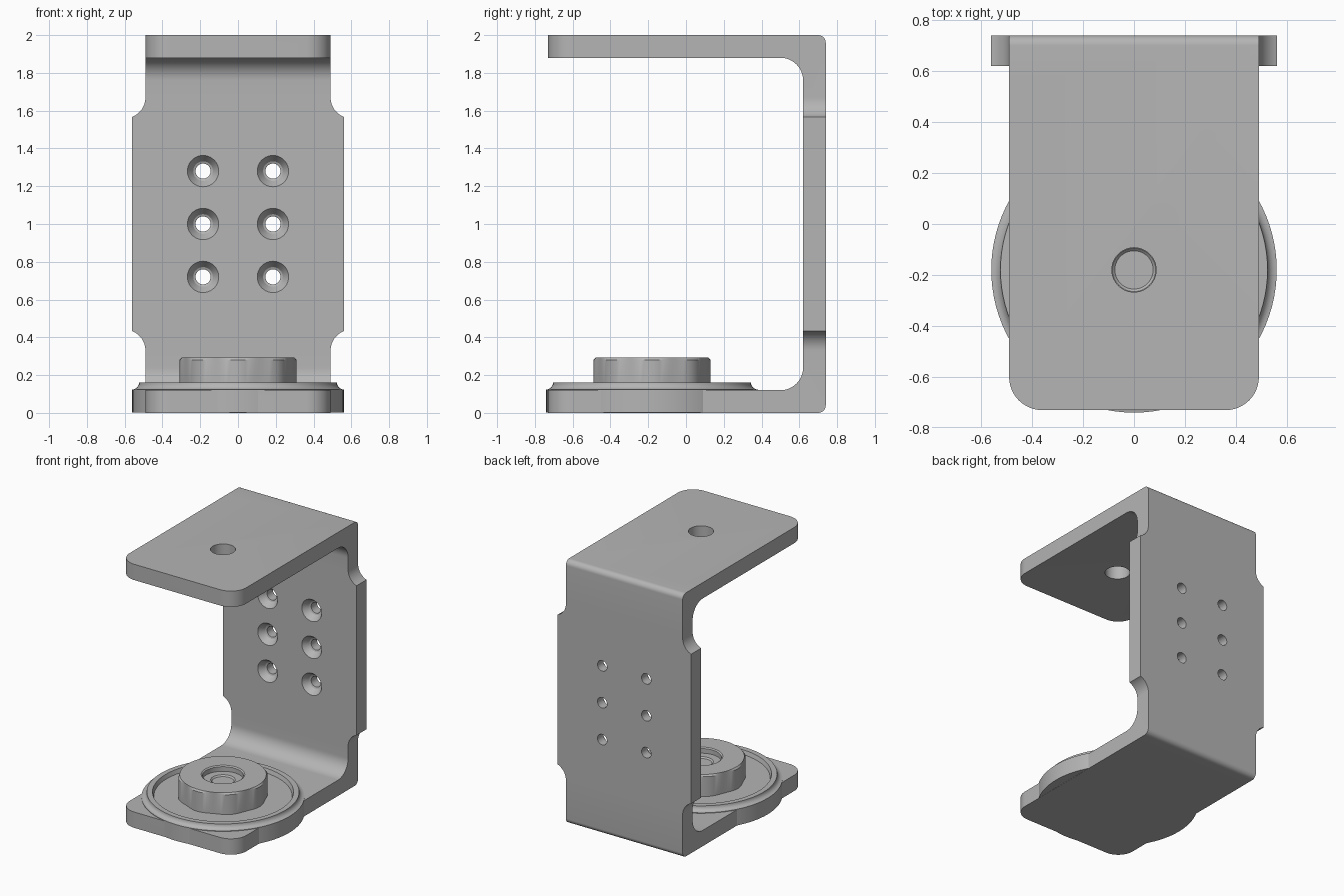
import bpy, bmesh
from math import pi, sin, cos, atan2
from mathutils import Matrix, Vector

if "Cube" in bpy.data.objects:
    bpy.data.objects.remove(bpy.data.objects["Cube"])

GREY = (0.46, 0.46, 0.46, 1)
metal = bpy.data.materials.new("plain grey metal")
metal.use_nodes = True
metal.diffuse_color = GREY
metal.node_tree.nodes["Principled BSDF"].inputs["Base Color"].default_value = GREY


def make(name, bm):
    bmesh.ops.recalc_face_normals(bm, faces=bm.faces)
    mesh = bpy.data.meshes.new(name)
    bm.to_mesh(mesh)
    bm.free()
    mesh.materials.append(metal)
    ob = bpy.data.objects.new(name, mesh)
    bpy.context.collection.objects.link(ob)
    return ob


def arc(cx, cy, r, start, end, n=12):
    angles = [(start + (end - start) * i / n) * pi / 180 for i in range(n + 1)]
    return [(cx + r * cos(a), cy + r * sin(a)) for a in angles]


def extrude(name, pts, place, low, high):
    """Extrude a 2D outline; place maps (u, v, depth) to a 3D point."""
    bm = bmesh.new()
    face = bm.faces.new([bm.verts.new(place(u, v, low)) for u, v in pts])
    new = bmesh.ops.extrude_face_region(bm, geom=[face])["geom"]
    shift = Vector(place(0, 0, high)) - Vector(place(0, 0, low))
    bmesh.ops.translate(bm, vec=shift, verts=[g for g in new if isinstance(g, bmesh.types.BMVert)])
    return make(name, bm)


def lathe(name, pts, matrix, steps=96, reshape=None):
    """Spin an (r, z) profile about z."""
    bm = bmesh.new()
    verts = [bm.verts.new((r, 0, z)) for r, z in pts]
    edges = [bm.edges.new(pair) for pair in zip(verts, verts[1:])]
    bmesh.ops.spin(bm, geom=verts + edges, cent=(0, 0, 0), axis=(0, 0, 1),
                   angle=2 * pi, steps=steps)
    bmesh.ops.remove_doubles(bm, verts=bm.verts, dist=0.0001)
    if reshape:
        for v in bm.verts:
            reshape(v)
    bm.transform(matrix)
    return make(name, bm)


def boolean(ob, cutter, operation):
    mod = ob.modifiers.new("cut", "BOOLEAN")
    mod.operation, mod.object, mod.solver = operation, cutter, "EXACT"
    bpy.context.view_layer.objects.active = ob
    bpy.ops.object.modifier_apply(modifier=mod.name)
    bpy.data.objects.remove(cutter)


# Bracket: C-shaped side profile trimmed by the front and top outlines
lower = [(-0.73, 0.0)] + arc(0.70, 0.04, 0.04, -90, 0, 8)
inner = arc(0.50, 0.24, 0.12, 0, -90) + [(-0.73, 0.12)]
side = lower + [(y, 2 - z) for y, z in reversed(lower)] \
    + [(y, 2 - z) for y, z in reversed(inner)] + inner
bracket = extrude("bracket", side, lambda u, v, d: (d, u, v), -0.6, 0.6)

notch = arc(0.60, 0.33, 0.11, 180, 111)
half = [(0.49, -0.1)] + notch + [(x, 2 - z) for x, z in reversed(notch)] + [(0.49, 2.1)]
front = half + [(-x, z) for x, z in reversed(half)]
boolean(bracket, extrude("front_trim", front, lambda u, v, d: (u, d, v), -1, 1), "INTERSECT")

half = arc(0.36, -0.60, 0.13, -90, 0) + [(0.49, 0.55), (0.58, 0.55), (0.58, 0.9)]
plan = half + [(-x, y) for x, y in reversed(half)]
boolean(bracket, extrude("plan_trim", plan, lambda u, v, d: (u, v, d), -0.2, 2.2), "INTERSECT")

# Pivot hole in the top plate
pivot = Matrix.Translation((0, -0.18, 0))
boolean(bracket, lathe("pivot_cutter", [(0, 1.8), (0.087, 1.8), (0.087, 2.1), (0, 2.1)],
                       pivot, 48), "DIFFERENCE")

# Six countersunk screw holes in the back wall
screw = [(0, -0.02), (0.097, -0.02), (0.083, 0), (0.052, 0.045), (0.04, 0.05), (0.04, 0.2), (0, 0.2)]
for x in (-0.185, 0.185):
    for z in (0.72, 1.0, 1.28):
        turn = Matrix.Translation((x, 0.62, z)) @ Matrix.Rotation(-pi / 2, 4, "X")
        boolean(bracket, lathe("screw_cutter", screw, turn, 40), "DIFFERENCE")

# Round base with a coved rim and a sunken floor
rim = [(0, 0.001), (0.56, 0.001), (0.56, 0.122)] + arc(0.56, 0.16, 0.036, 270, 180, 6) \
    + [(0.515, 0.16), (0.485, 0.16), (0.475, 0.13), (0, 0.13)]
base = lathe("base_disc", rim, pivot)


# Eight-sided knob with bowed sides and a stepped socket
def bow(v):
    r = v.co.xy.length
    if r > 0.305:
        a = (atan2(v.co.y, v.co.x) + pi / 8) % (pi / 4) - pi / 8
        k = 1 - 0.04 * sin(4 * abs(a)) ** 2 if v.co.z < 0.281 else 1
        k = min(k, 1)
        v.co.x *= k
        v.co.y *= k


knob_profile = [(0, 0.125), (0.31, 0.125), (0.31, 0.28), (0.298, 0.292), (0.15, 0.292),
                (0.14, 0.285), (0.14, 0.25), (0.085, 0.25), (0.075, 0.24), (0, 0.24)]
knob = lathe("knob", knob_profile, pivot, 96, bow)

# Smooth shading with sharp edges kept
for ob in (bracket, base, knob):
    bpy.ops.object.select_all(action="DESELECT")
    ob.select_set(True)
    bpy.context.view_layer.objects.active = ob
    bpy.ops.object.shade_smooth_by_angle(angle=pi / 7)
